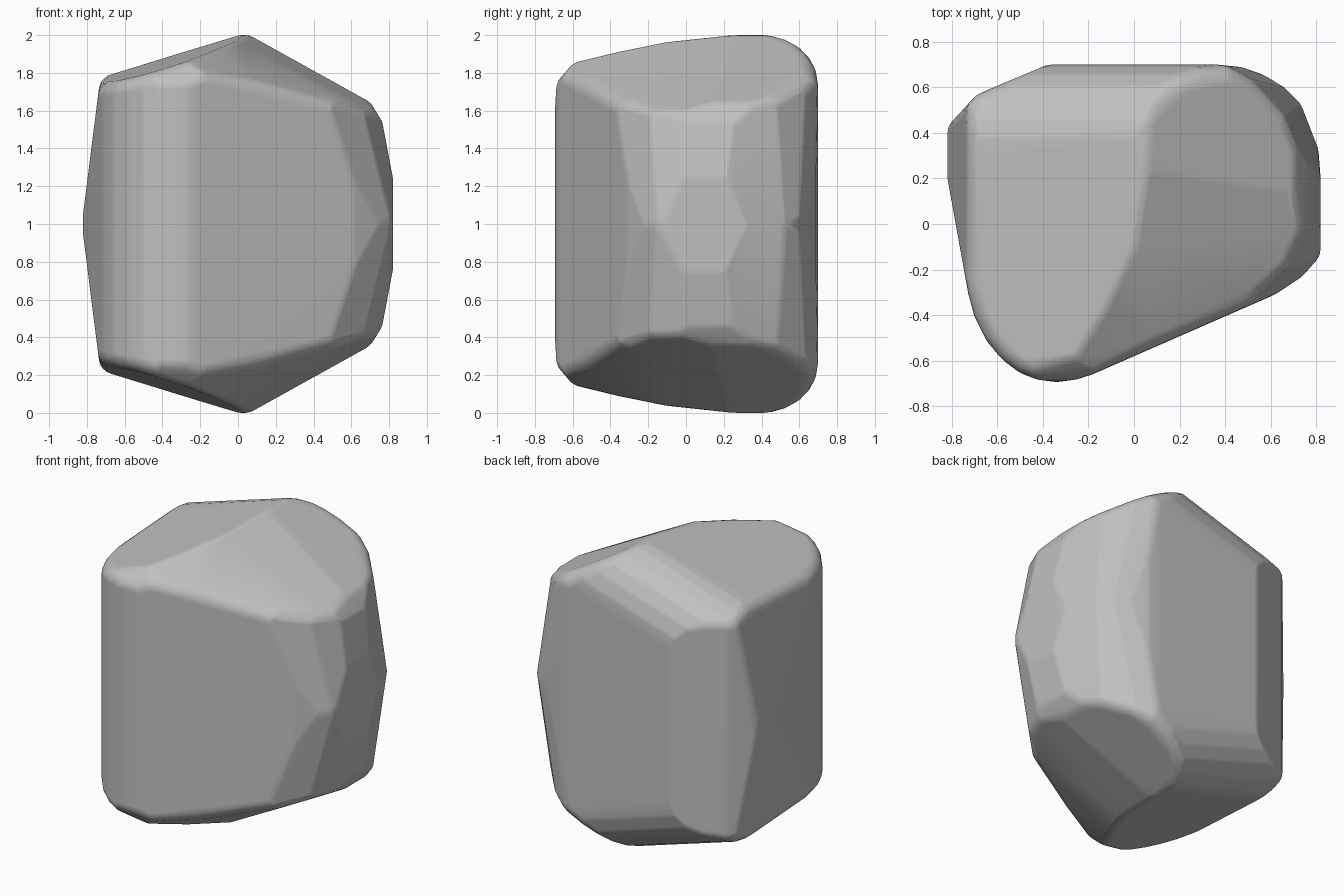
import bpy
import bmesh
from mathutils import Vector

cube = bpy.data.objects.get("Cube")
if cube:
    bpy.data.objects.remove(cube, do_unlink=True)

ROUND = 0.09
CENTRE = Vector((0, 0, 1))

# Convex profiles: plan outline (x, y), upper front outline (x, z), upper side outline (y, z)
plan = [(-.82, .43), (-.82, .2), (-.73, -.3), (-.7, -.41), (-.65, -.51), (-.58, -.595),
        (-.5, -.655), (-.42, -.685), (-.34, -.695), (-.26, -.685), (-.18, -.66),
        (.62, -.31), (.74, -.23), (.82, -.14), (.82, .2), (.81, .33), (.78, .44),
        (.73, .53), (.66, .6), (.57, .655), (.47, .69), (.37, .7), (-.38, .7), (-.69, .57)]
front = [(-.82, 1.06), (-.73, 1.775), (0, 2), (.06, 2), (.7, 1.645), (.765, 1.54), (.82, 1.25)]
side_front = [(-.7, 1.5), (-.685, 1.75), (-.6, 1.85)]
side_back = [(.38, 2), (.46, 1.985), (.54, 1.95), (.61, 1.89), (.66, 1.81), (.69, 1.72), (.7, 1.62)]


def edges(profile, closed=False):
    return list(zip(profile, profile[1:] + profile[:1] if closed else profile[1:]))


# Cutting planes as (point, outward normal)
planes = []
for (ax, ay), (bx, by) in edges(plan, True):
    planes.append((Vector((ax, ay, 1)), Vector((by - ay, ax - bx, 0))))

upper = [(Vector((0, 0, 2)), Vector((0, 0, 1)))]
for (ax, az), (bx, bz) in edges(front):
    upper.append((Vector((ax, 0, az)), Vector((az - bz, 0, bx - ax))))
for (ay, az), (by, bz) in edges(side_front):
    upper.append((Vector((0, ay, az)), Vector((0, az - bz, by - ay))))
# The rounded rear edge follows the slope of the left roof
slope = (front[2][1] - front[1][1]) / (front[2][0] - front[1][0])
for (ay, az), (by, bz) in edges(side_back):
    nz = by - ay
    upper.append((Vector((0, ay, az)), Vector((-slope * nz, az - bz, nz))))

# Roof facets falling forward on both sides of the slanting ridge
for point, normal in (((.04, .2, 2), (-.3, -.06, 1)),
                      ((.05, .2, 2), (.53, -.19, 1)),
                      ((0, -.1, 1.97), (.45, -.416, 1)),
                      ((-.12, -.35, 1.92), (.394, -.484, 1))):
    upper.append((Vector(point), Vector(normal)))

# Corner facets leaning inward from mid height
for (x, y), normal in (((.82, -.14), (.916, -.4, .2)),
                       ((.74, -.23), (.7, -.7, .13)),
                       ((.81, .33), (.93, .36, .13)),
                       ((.73, .53), (.76, .65, .13)),
                       ((.57, .655), (.5, .86, .06))):
    upper.append((Vector((x, y, 1)), Vector(normal)))

# Upper planes are mirrored about mid height
for point, normal in upper:
    planes.append((point, normal))
    planes.append((Vector((point.x, point.y, 2 - point.z)),
                   Vector((normal.x, normal.y, -normal.z))))

# Cut a block down to the inset core
core = bmesh.new()
bmesh.ops.create_cube(core, size=3)
bmesh.ops.translate(core, verts=core.verts, vec=CENTRE)
for point, normal in planes:
    n = normal.normalized()
    bmesh.ops.bisect_plane(core, geom=core.verts[:] + core.edges[:] + core.faces[:],
                           dist=1e-5, plane_co=point - n * ROUND, plane_no=n,
                           clear_outer=True)
    bmesh.ops.holes_fill(core, edges=core.edges, sides=0)
bmesh.ops.remove_doubles(core, verts=core.verts, dist=0.004)
corners = [v.co.copy() for v in core.verts]
core.free()

# Wrap a skin around a ball at every core corner
ball = bmesh.new()
bmesh.ops.create_icosphere(ball, subdivisions=3, radius=ROUND)
offsets = [v.co.copy() for v in ball.verts]
ball.free()
bm = bmesh.new()
for c in corners:
    for o in offsets:
        if o.dot(c - CENTRE) > -0.02:
            bm.verts.new(c + o)
hull = bmesh.ops.convex_hull(bm, input=bm.verts)
inside = {g for g in hull["geom_interior"] + hull["geom_unused"]
          if isinstance(g, bmesh.types.BMVert)}
bmesh.ops.delete(bm, geom=list(inside), context='VERTS')
bmesh.ops.remove_doubles(bm, verts=bm.verts, dist=0.004)
bmesh.ops.recalc_face_normals(bm, faces=bm.faces)

mesh = bpy.data.meshes.new("rounded_stone")
bm.to_mesh(mesh)
bm.free()
stone = bpy.data.objects.new("rounded_stone", mesh)
bpy.context.collection.objects.link(stone)

# Plain grey stone
grey = bpy.data.materials.new("stone_grey")
grey.use_nodes = True
colour = (0.53, 0.53, 0.53, 1)
grey.diffuse_color = colour
grey.node_tree.nodes["Principled BSDF"].inputs["Base Color"].default_value = colour
mesh.materials.append(grey)

# Smooth shading that keeps the broad facets flat
mesh.polygons.foreach_set("use_smooth", [True] * len(mesh.polygons))
weighted = stone.modifiers.new("weighted_normals", 'WEIGHTED_NORMAL')
weighted.weight = 80
